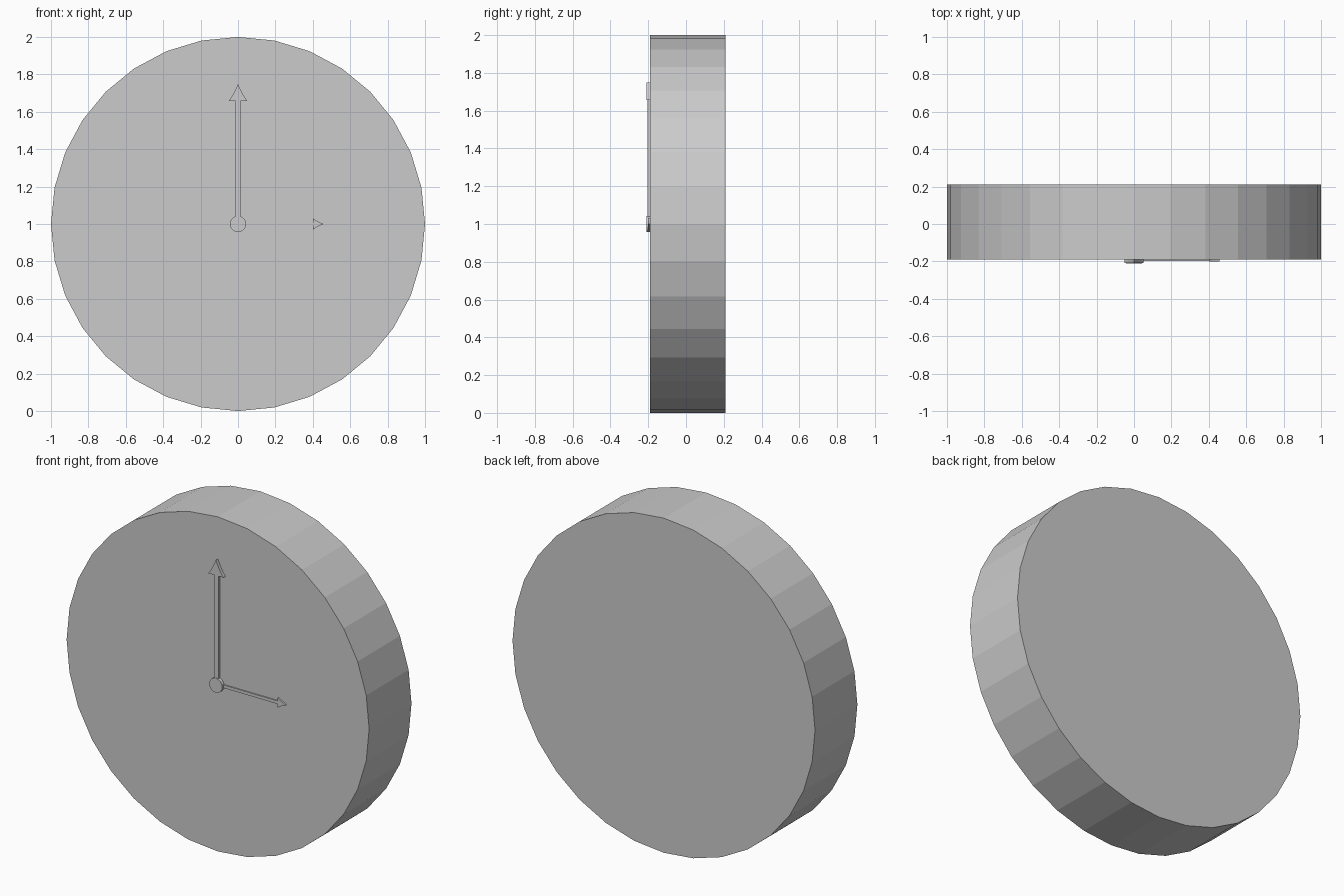
import bpy, bmesh, math

if "Cube" in bpy.data.objects:
    bpy.data.objects.remove(bpy.data.objects["Cube"])

FACE_Y = -0.19  # front plane of the clock body


def prism(name, pts, y_front, y_back):
    """Extrude an outline of (x, z) points along y."""
    bm = bmesh.new()
    front = bm.faces.new([bm.verts.new((x, y_front, z)) for x, z in pts])
    ext = bmesh.ops.extrude_face_region(bm, geom=[front])
    for v in ext["geom"]:
        if isinstance(v, bmesh.types.BMVert):
            v.co.y = y_back
    bmesh.ops.recalc_face_normals(bm, faces=bm.faces)
    me = bpy.data.meshes.new(name)
    bm.to_mesh(me)
    bm.free()
    ob = bpy.data.objects.new(name, me)
    bpy.context.collection.objects.link(ob)
    return ob


def disc(name, radius, sides, y_front, y_back):
    pts = [(radius * math.cos(2 * math.pi * i / sides),
            1 + radius * math.sin(2 * math.pi * i / sides)) for i in range(sides)]
    return prism(name, pts, y_front, y_back)


def hand(name, half_width, head_start, tip, head_half, shaft_y, head_y, angle):
    """Shaft and arrow head, drawn pointing up and turned clockwise by angle."""
    c, s = math.cos(angle), math.sin(angle)

    def turn(pts):
        return [(x * c + r * s, 1 - x * s + r * c) for x, r in pts]

    w, h = half_width, head_half
    prism(name + "_shaft", turn([(-w, 0), (w, 0), (w, head_start + 0.005), (-w, head_start + 0.005)]),
          shaft_y, FACE_Y + 0.005)
    # slightly curved arrow head
    d = tip - head_start
    right = [(h, head_start), (h * 0.62, head_start + d * 0.3), (h * 0.3, head_start + d * 0.64)]
    left = [(-x, r) for x, r in reversed(right)]
    prism(name + "_head", turn(right + [(0, tip)] + left), head_y, FACE_Y + 0.005)


# round clock body
disc("clock_body", 1.0, 32, FACE_Y, 0.21)

# hands at three o'clock
hand("minute_hand", 0.013, 0.657, 0.748, 0.05, -0.204, -0.209, 0)
hand("hour_hand", 0.009, 0.402, 0.457, 0.029, -0.197, -0.2, math.pi / 2)

# centre hub
disc("centre_hub", 0.043, 16, -0.21, FACE_Y + 0.005)
